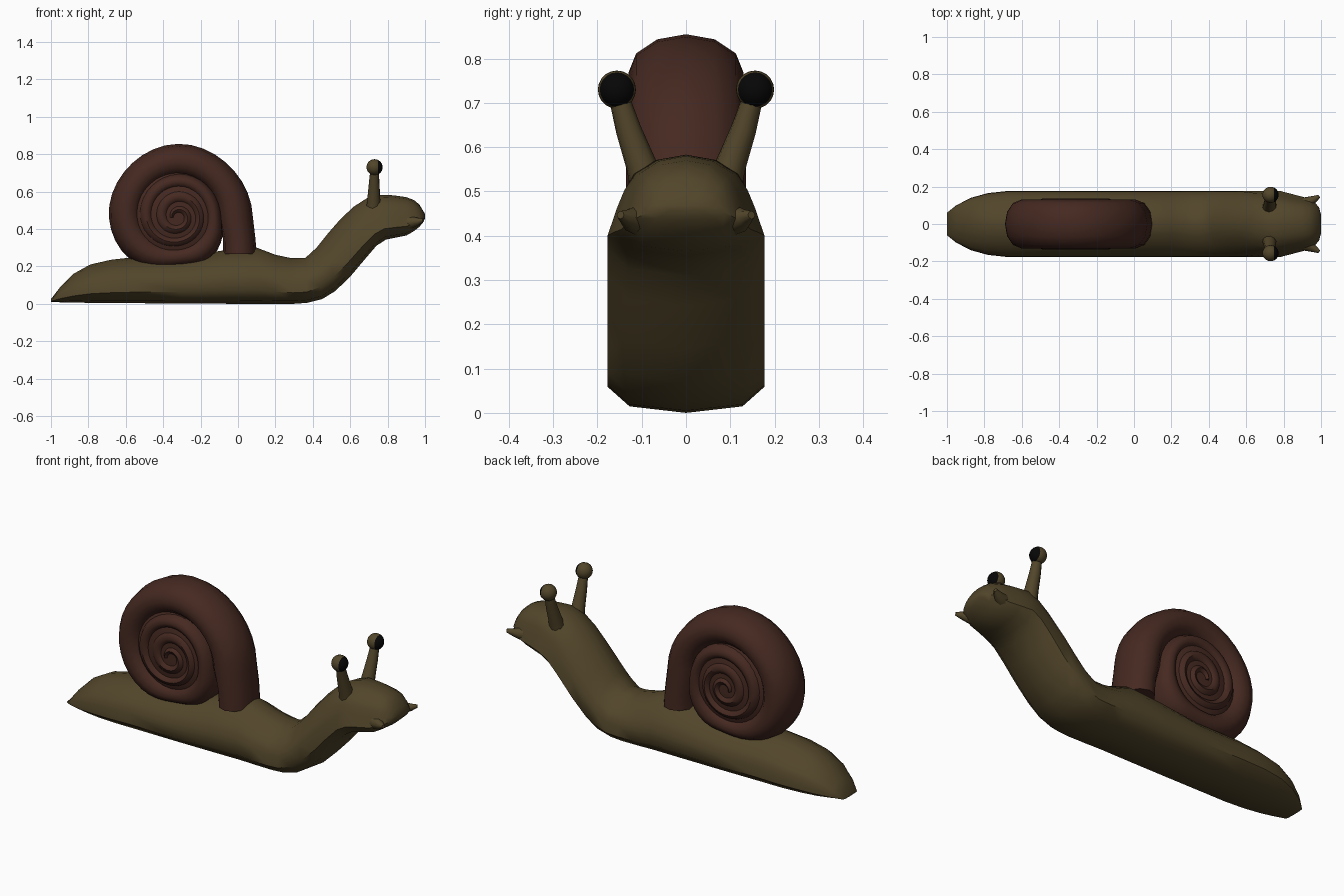
import bpy, bmesh, math
from mathutils import Vector

if "Cube" in bpy.data.objects:
    bpy.data.objects.remove(bpy.data.objects["Cube"])


def material(name, rgb):
    m = bpy.data.materials.new(name)
    m.diffuse_color = (*rgb, 1)
    m.use_nodes = True
    m.node_tree.nodes["Principled BSDF"].inputs["Base Color"].default_value = m.diffuse_color
    return m


OLIVE = material("olive skin", (0.084, 0.060, 0.023))
BROWN = material("brown shell", (0.060, 0.022, 0.015))
BLACK = material("black pupil", (0.002, 0.002, 0.002))


def finish(name, bm, mats, angle=50):
    bmesh.ops.recalc_face_normals(bm, faces=bm.faces)
    me = bpy.data.meshes.new(name)
    bm.to_mesh(me)
    bm.free()
    for m in mats:
        me.materials.append(m)
    ob = bpy.data.objects.new(name, me)
    bpy.context.collection.objects.link(ob)
    bpy.ops.object.select_all(action='DESELECT')
    ob.select_set(True)
    bpy.context.view_layer.objects.active = ob
    bpy.ops.object.shade_smooth_by_angle(angle=math.radians(angle))
    return ob


def loft(name, rings, mat, angle=50):
    """Skin a list of closed rings and cap both ends."""
    bm = bmesh.new()
    vs = [[bm.verts.new(p) for p in r] for r in rings]
    n = len(vs[0])
    for a, b in zip(vs, vs[1:]):
        for i in range(n):
            j = (i + 1) % n
            bm.faces.new((a[i], a[j], b[j], b[i]))
    bm.faces.new(vs[0])
    bm.faces.new(vs[-1])
    return finish(name, bm, [mat], angle)


def curve_table(table, t):
    """Smooth interpolation through (position, value) pairs."""
    def slope(i):
        a, b = table[max(i - 1, 0)], table[min(i + 1, len(table) - 1)]
        return (b[1] - a[1]) / (b[0] - a[0])
    for i in range(len(table) - 1):
        (a, ra), (b, rb) = table[i], table[i + 1]
        if t <= b:
            h, s = b - a, (t - a) / (b - a)
            return ((2 * s**3 - 3 * s**2 + 1) * ra + (s**3 - 2 * s**2 + s) * h * slope(i)
                    + (3 * s**2 - 2 * s**3) * rb + (s**3 - s**2) * h * slope(i + 1))
    return table[-1][1]


# Body: cross-section as height fraction, trunk width, head width
half = [(0, 0, 0), (.06, .72, .74), (.24, 1, 1), (.5, .98, .88), (.66, .86, .79),
        (.82, .63, .66), (.95, .32, .38), (1, 0, 0)]
section = half + [(v, -t, -h) for v, t, h in half[-2:0:-1]]
# Stations: bottom x, z, top x, z, half width
stations = [
    (-1.0, .01, -1.0, .025, .06), (-.95, .008, -.95, .09, .10),
    (-.87, .006, -.88, .16, .14), (-.78, .005, -.79, .21, .165),
    (-.67, .004, -.68, .235, .177), (-.55, .003, -.55, .25, .177),
    (-.3, .002, -.3, .25, .177), (-.05, 0, -.08, .285, .177),
    (.1, 0, .1, .30, .177), (.2, 0, .2, .262, .177),
    (.3, 0, .28, .245, .177), (.37, .005, .36, .245, .177),
    (.45, .025, .42, .30, .177), (.52, .068, .48, .375, .177),
    (.6, .145, .55, .455, .177), (.68, .24, .62, .52, .177),
    (.74, .31, .69, .565, .177), (.79, .343, .75, .583, .177),
    (.85, .355, .83, .58, .16), (.90, .365, .90, .57, .146),
    (.94, .388, .94, .555, .132), (.97, .412, .97, .53, .112),
    (.99, .435, .988, .50, .088), (1.0, .455, 1.0, .48, .05)]
rings = []
for bx, bz, tx, tz, w in stations:
    k = min(max((bx - .6) / .17, 0), 1)
    rings.append([(bx + (tx - bx) * v, w * (t + (h - t) * k), bz + (tz - bz) * v)
                  for v, t, h in section])
loft("body", rings, OLIVE)

# Shell: oval tube rising straight from the opening, then wound in a narrowing spiral
outer = [(0, .40), (45, .39), (90, .395), (135, .38), (180, .37),
         (225, .335), (270, .268), (305, .28), (335, .26), (360, .235), (450, .24),
         (540, .215), (630, .165), (720, .152), (810, .16), (900, .135), (990, .10),
         (1080, .085), (1170, .075), (1260, .05), (1350, .03), (1530, .02)]
cx, cz = -.32, .46


def shell_ring(x, z, r, a, depth, out_power, in_power):
    """Oval ring; a lower power makes that half squarer."""
    ring = []
    for k in range(12):
        c, s = math.cos(math.tau * k / 12), math.sin(math.tau * k / 12)
        power = out_power if c > 0 else in_power
        y = math.copysign(abs(s) ** power if abs(s) > 1e-6 else 0, s) * depth
        ring.append((x + r * c * math.cos(a), y, z + r * c * math.sin(a)))
    return ring


rings = [shell_ring(.01, .265, .09, 0, .13, 1, .9), shell_ring(.006, .35, .087, 0, .13, 1, .8)]
for deg in range(0, 1261, 10):
    R = curve_table(outer, deg)
    r = max((R - curve_table(outer, deg + 360)) / 2 * 1.12, .015)
    inner = min(max((deg - 200) / 160, 0), 1)
    a = math.radians(deg)
    rings.append(shell_ring(cx + (R - r) * math.cos(a), cz + (R - r) * math.sin(a), r, a,
                            .13 + .005 * inner, 1 - .45 * inner, .65 - .1 * inner))
loft("shell", rings, BROWN)

# Solid hub that closes the grooves between the turns
rings = [[(cx - .01 + rr * math.cos(math.tau * k / 24), y,
           cz + .02 + rr * math.sin(math.tau * k / 24)) for k in range(24)]
         for rr, y in ((.06, -.122), (.18, -.115), (.22, -.09),
                       (.22, .09), (.18, .115), (.06, .122))]
loft("shell_core", rings, BROWN)


def stalk(name, points, sides=10):
    """Round tapering limb through (position, radius) points."""
    axis = (Vector(points[-1][0]) - Vector(points[0][0])).normalized()
    e1 = axis.orthogonal().normalized()
    e2 = axis.cross(e1)
    loft(name, [[Vector(p) + r * (e1 * math.cos(math.tau * k / sides)
                                  + e2 * math.sin(math.tau * k / sides))
                 for k in range(sides)] for p, r in points], OLIVE)


for side, s in (("left", 1), ("right", -1)):
    # Eye stalk
    stalk(side + "_eye_stalk", [((.725, .082 * s, .50), .042), ((.726, .101 * s, .56), .035),
                                ((.728, .13 * s, .64), .029), ((.73, .152 * s, .715), .023)])
    # Eyeball with a dark cap facing forward
    bm = bmesh.new()
    bmesh.ops.create_uvsphere(bm, u_segments=20, v_segments=14, radius=.043)
    for v in bm.verts:
        v.co = Vector((v.co.z, v.co.x, v.co.y))
    for f in bm.faces:
        f.material_index = 1 if f.calc_center_median().x > .0185 else 0
    bmesh.ops.translate(bm, verts=bm.verts, vec=(.73, .156 * s, .73))
    finish(side + "_eye", bm, [OLIVE, BLACK])
    # Short feeler beside the mouth
    stalk(side + "_feeler", [((.88, .09 * s, .435), .045), ((.93, .115 * s, .435), .032),
                             ((.965, .133 * s, .44), .019), ((.99, .148 * s, .447), .009)], 8)
